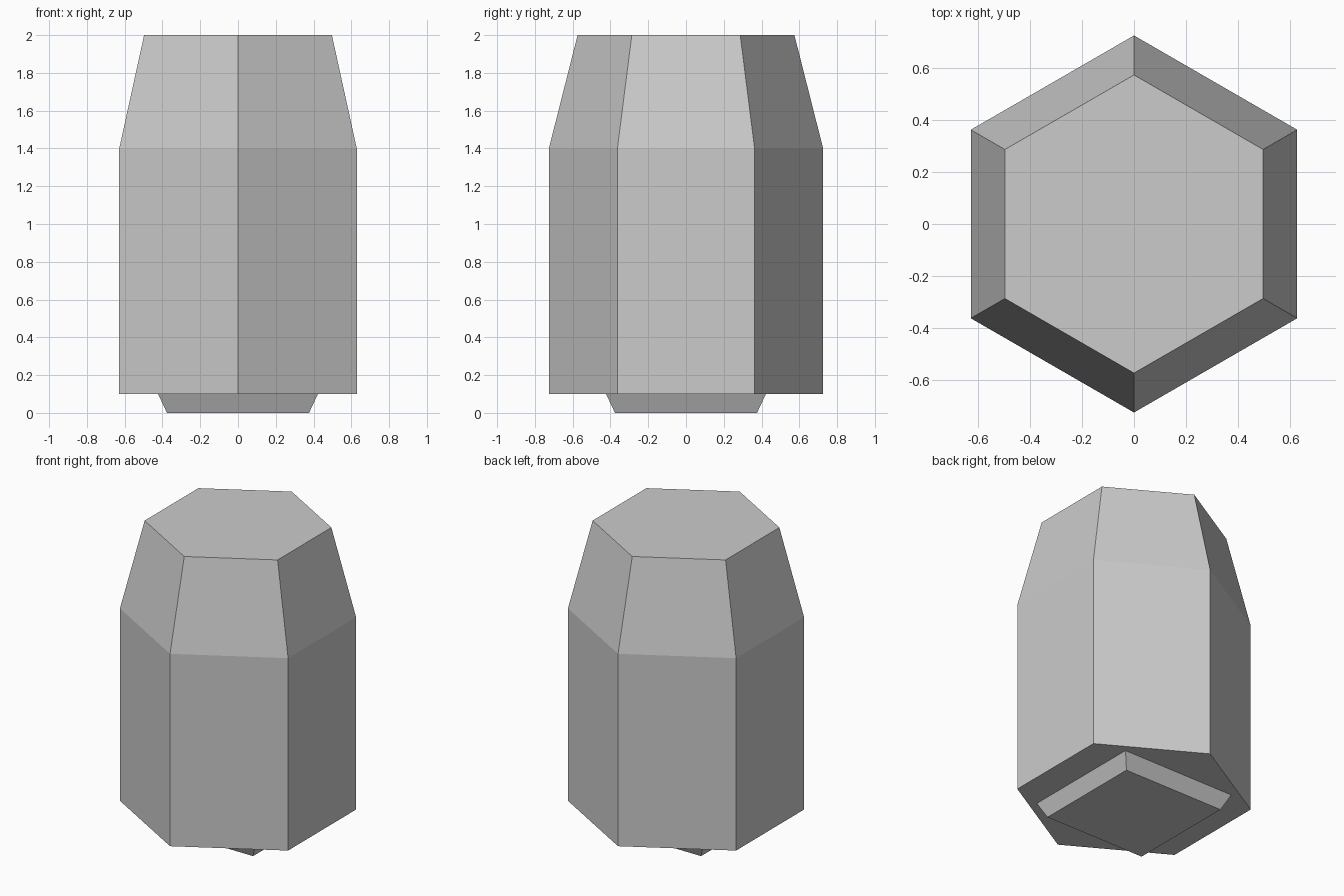
import bpy
import math

cube = bpy.data.objects.get("Cube")
if cube:
    bpy.data.objects.remove(cube, do_unlink=True)

grey = bpy.data.materials.new("light_grey")
grey.use_nodes = True
colour = (0.6, 0.6, 0.6, 1)
grey.diffuse_color = colour
grey.node_tree.nodes["Principled BSDF"].inputs["Base Color"].default_value = colour


def lathe(name, sides, turn, rings):
    """Flat-sided solid from (radius, height) rings, capped at both ends."""
    verts = []
    for radius, z in rings:
        for i in range(sides):
            a = turn + math.tau * i / sides
            verts.append((radius * math.cos(a), radius * math.sin(a), z))
    faces = [tuple(reversed(range(sides)))]
    for r in range(len(rings) - 1):
        low, high = r * sides, (r + 1) * sides
        for i in range(sides):
            j = (i + 1) % sides
            faces.append((low + i, low + j, high + j, high + i))
    faces.append(tuple(range(len(verts) - sides, len(verts))))
    mesh = bpy.data.meshes.new(name)
    mesh.from_pydata(verts, [], faces)
    mesh.materials.append(grey)
    obj = bpy.data.objects.new(name, mesh)
    bpy.context.collection.objects.link(obj)
    return obj


# Hexagonal body with tapered top
lathe("body", 6, math.pi / 2, [(0.726, 0.1), (0.726, 1.4), (0.574, 2.0)])

# Square foot, narrower at the bottom
diagonal = math.sqrt(2)
lathe("foot", 4, math.pi / 4, [(0.376 * diagonal, 0), (0.423 * diagonal, 0.1)])
